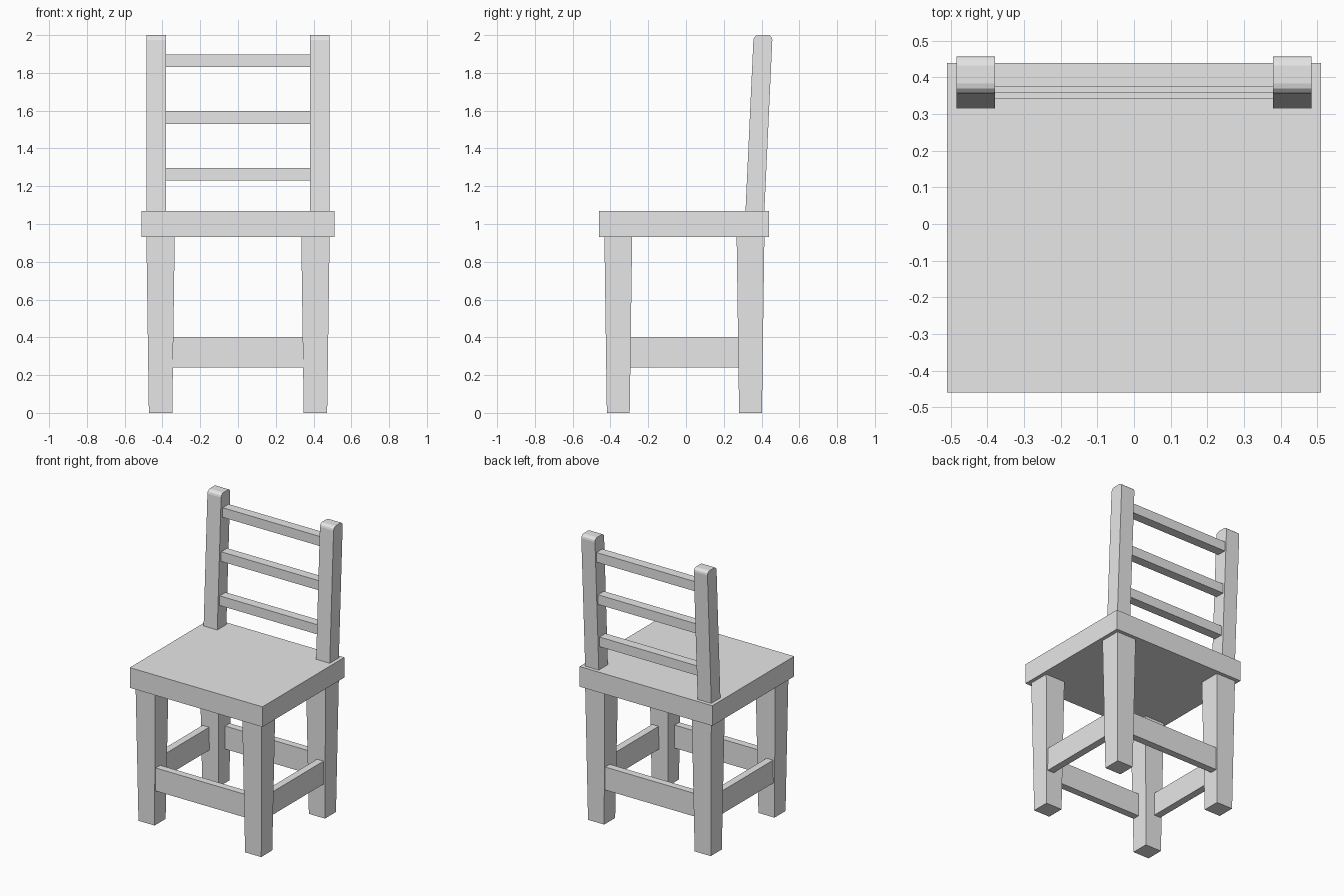
import bpy, bmesh, math
from mathutils import Vector

cube = bpy.data.objects.get("Cube")
if cube:
    bpy.data.objects.remove(cube, do_unlink=True)

GREY = (0.8, 0.8, 0.8, 1.0)
mat = bpy.data.materials.new("plain_grey")
mat.use_nodes = True
mat.diffuse_color = GREY
mat.node_tree.nodes["Principled BSDF"].inputs["Base Color"].default_value = GREY


def finish(name, bm):
    bmesh.ops.recalc_face_normals(bm, faces=bm.faces)
    mesh = bpy.data.meshes.new(name)
    bm.to_mesh(mesh)
    bm.free()
    mesh.materials.append(mat)
    obj = bpy.data.objects.new(name, mesh)
    bpy.context.collection.objects.link(obj)
    return obj


def block(name, low, high, taper=0.0, shear=0.0):
    """Box between two corners; the bottom can shrink, the top can lean back."""
    bm = bmesh.new()
    bmesh.ops.create_cube(bm, size=1)
    low, high = Vector(low), Vector(high)
    mid, size = (low + high) / 2, high - low
    for v in bm.verts:
        bottom = v.co.z < 0
        side = v.co.copy()
        v.co = mid + Vector(a * b for a, b in zip(side, size))
        if bottom:
            v.co.x -= math.copysign(taper, side.x)
            v.co.y -= math.copysign(taper, side.y)
        else:
            v.co.y += shear
    return finish(name, bm)


# Seat slab
block("seat", (-0.51, -0.46, 0.93), (0.51, 0.44, 1.07))

for side, s in (("left", 1), ("right", -1)):
    # Tapered legs
    x0, x1 = sorted((s * 0.335, s * 0.485))
    block(f"front_leg_{side}", (x0, -0.432, 0), (x1, -0.285, 0.93), taper=0.013)
    block(f"back_leg_{side}", (x0, 0.268, 0), (x1, 0.415, 0.93), taper=0.013)

    # Side stretchers
    x0, x1 = sorted((s * 0.415, s * 0.465))
    block(f"side_stretcher_{side}", (x0, -0.32, 0.24), (x1, 0.3, 0.4))

    # Leaning back posts with rounded tops
    x0, x1 = sorted((s * 0.38, s * 0.485))
    post = block(f"back_post_{side}", (x0, 0.315, 1.07), (x1, 0.415, 2.0), shear=0.043)
    bm = bmesh.new()
    bm.from_mesh(post.data)
    top = [e for e in bm.edges
           if all(v.co.z > 1.9 for v in e.verts)
           and abs(e.verts[0].co.y - e.verts[1].co.y) < 0.01]
    bmesh.ops.bevel(bm, geom=top, offset=0.025, segments=3, profile=0.5, affect='EDGES')
    bm.to_mesh(post.data)
    bm.free()

# Front and back stretchers
block("front_stretcher", (-0.37, -0.415, 0.24), (0.37, -0.365, 0.4))
block("back_stretcher", (-0.37, 0.348, 0.24), (0.37, 0.398, 0.4))

# Back rails, each set further back to follow the posts
for i, name in enumerate(("lower", "middle", "upper")):
    y, z = 0.342 + i * 0.0165, 1.23 + i * 0.3
    block(f"{name}_back_rail", (-0.4, y, z), (0.4, y + 0.065, z + 0.067))
